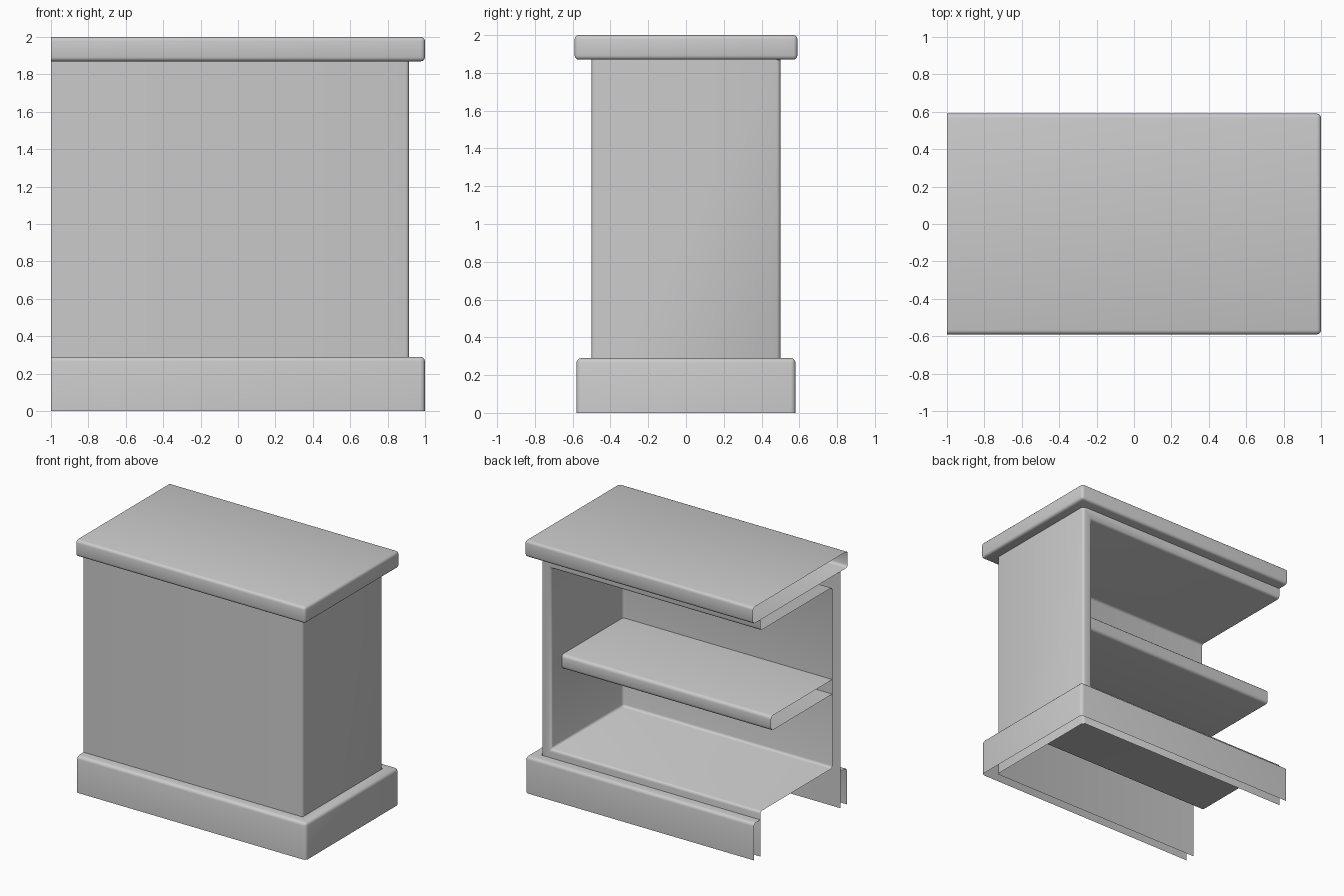
import bpy, bmesh, math
from mathutils import Vector

if "Cube" in bpy.data.objects:
    bpy.data.objects.remove(bpy.data.objects["Cube"])


def finish(name, bm, width):
    """Round every real corner, leave open borders alone, shade smooth."""
    bm.normal_update()
    sharp = [e for e in bm.edges
             if not e.is_boundary and e.calc_face_angle(0) > 0.5]
    bmesh.ops.bevel(bm, geom=sharp, offset=width, segments=3, profile=0.5,
                    affect='EDGES', clamp_overlap=True)
    me = bpy.data.meshes.new(name)
    bm.to_mesh(me)
    bm.free()
    ob = bpy.data.objects.new(name, me)
    bpy.context.collection.objects.link(ob)
    bpy.ops.object.select_all(action='DESELECT')
    bpy.context.view_layer.objects.active = ob
    ob.select_set(True)
    bpy.ops.object.shade_smooth_by_angle(angle=math.radians(40))
    return ob


def open_box(name, lo, hi, removed, width):
    """Box between two corners with the faces in the removed directions left open."""
    bm = bmesh.new()
    bmesh.ops.create_cube(bm, size=1)
    for v in bm.verts:
        v.co = [l + (c + 0.5) * (h - l) for l, h, c in zip(lo, hi, v.co)]
    bm.normal_update()
    gone = [f for f in bm.faces
            if any(f.normal.dot(Vector(d)) > 0.9 for d in removed)]
    bmesh.ops.delete(bm, geom=gone, context='FACES')
    return finish(name, bm, width)


LEFT, RIGHT, FRONT = (-1, 0, 0), (1, 0, 0), (0, -1, 0)
BODY_X, BODY_Y, TOP_Z = 0.915, 0.5, 1.87
IN_X, IN_Y, FLOOR, CEIL = 0.83, -0.4, 0.355, 1.785

# Countertop slab, open at the joining left end
open_box("countertop", (-1, -0.59, TOP_Z), (1, 0.59, 2), [LEFT], 0.022)

# Inner shelf, reaching the front and side walls
open_box("shelf", (-1, IN_Y, 0.94), (IN_X, 0.365, 1.055),
         [LEFT, RIGHT, FRONT], 0.025)

# Hollow body: front sheet, back frame, then the recess walls
bm = bmesh.new()
rings = []
for y, x, z0, z1 in ((-BODY_Y, BODY_X, 0, TOP_Z), (BODY_Y, BODY_X, 0, TOP_Z),
                     (BODY_Y, IN_X, FLOOR, CEIL), (IN_Y, IN_X, FLOOR, CEIL)):
    rings.append([bm.verts.new(p) for p in
                  ((-1, y, z0), (x, y, z0), (x, y, z1), (-1, y, z1))])
bm.faces.new(rings[0])
bm.faces.new(rings[3][::-1])
for i, (p, q) in enumerate(zip(rings, rings[1:])):
    for j in ((1,) if i == 0 else (0, 1, 2)):
        bm.faces.new((p[j], q[j], q[j + 1], p[j + 1]))
finish("body", bm, 0.02)

# Plinth skirt wrapped around three sides of the body
bm = bmesh.new()
rings = []
for x, y, z in ((1, 0.58, 0), (1, 0.58, 0.29), (BODY_X, BODY_Y, 0.29)):
    rings.append([bm.verts.new(p) for p in
                  ((-1, -y, z), (x, -y, z), (x, y, z), (-1, y, z))])
for p, q in zip(rings, rings[1:]):
    for j in range(3):
        bm.faces.new((p[j], p[j + 1], q[j + 1], q[j]))
finish("plinth", bm, 0.025)
